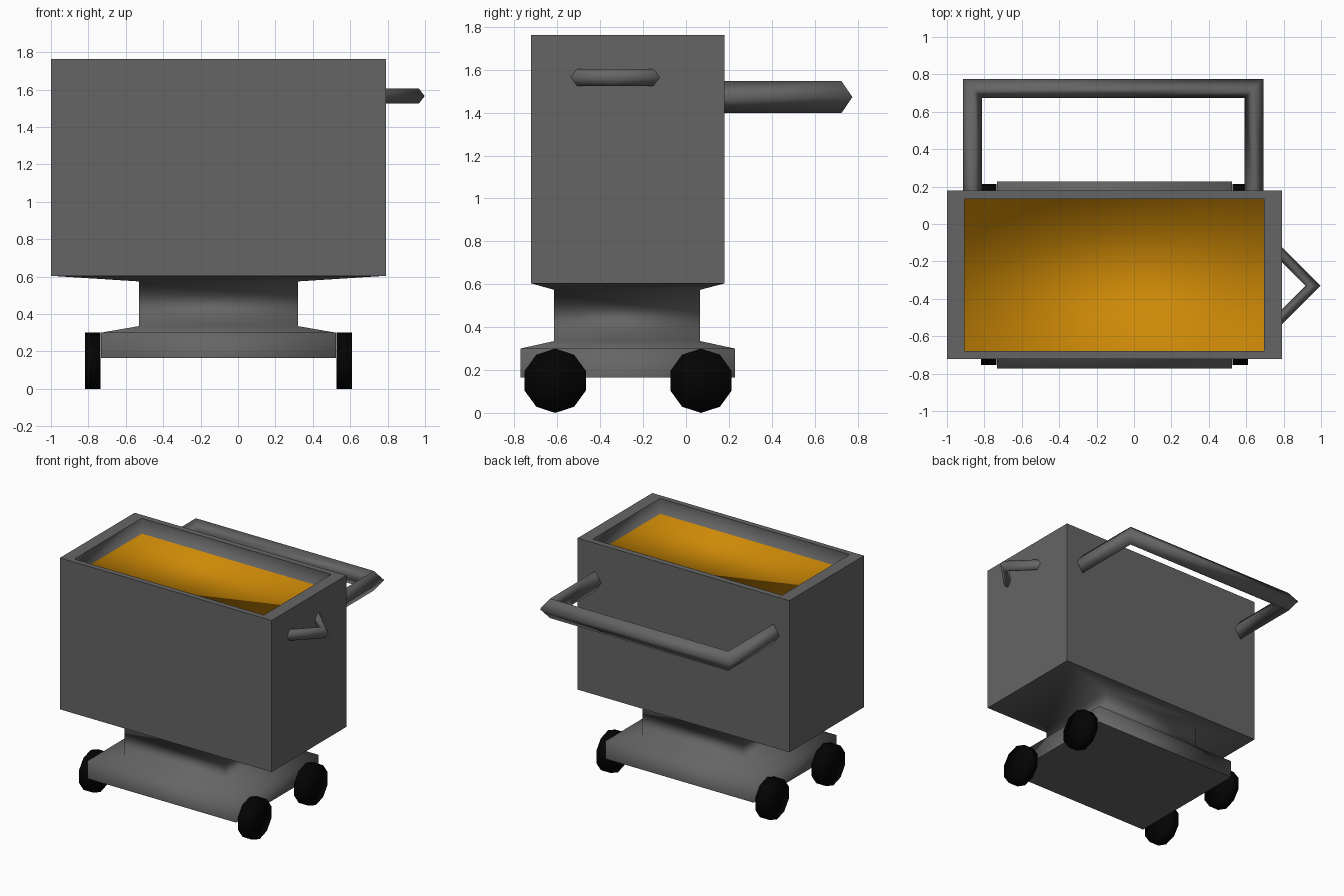
import bpy, bmesh, math
from mathutils import Vector

old = bpy.data.objects.get("Cube")
if old:
    bpy.data.objects.remove(old, do_unlink=True)


def material(name, r, g, b):
    m = bpy.data.materials.new(name)
    m.use_nodes = True
    m.diffuse_color = (r, g, b, 1)
    node = m.node_tree.nodes["Principled BSDF"]
    node.inputs["Base Color"].default_value = (r, g, b, 1)
    node.inputs["Roughness"].default_value = 0.6
    return m


grey = material("dark grey metal", 0.13, 0.13, 0.13)
gold = material("amber filling", 0.61, 0.25, 0.002)
black = material("black rubber", 0.001, 0.001, 0.001)


def loft(name, rings, smooth=False, cap_start=False, cap_end=False):
    """Skin a list of equal-length point rings; caps stay flat."""
    bm = bmesh.new()
    loops = [[bm.verts.new(p) for p in ring] for ring in rings]
    n = len(loops[0])
    for a, b in zip(loops, loops[1:]):
        for i in range(n):
            j = (i + 1) % n
            bm.faces.new((a[i], a[j], b[j], b[i])).smooth = smooth
    if cap_start:
        bm.faces.new(loops[0][::-1])
    if cap_end:
        bm.faces.new(loops[-1])
    return finish(name, bm, grey)


def finish(name, bm, *mats):
    mesh = bpy.data.meshes.new(name)
    bm.to_mesh(mesh)
    bm.free()
    for m in mats:
        mesh.materials.append(m)
    bpy.context.collection.objects.link(bpy.data.objects.new(name, mesh))


def rect(x0, x1, y0, y1, z):
    return [(x0, y0, z), (x1, y0, z), (x1, y1, z), (x0, y1, z)]


def bar(name, path, z, half_width, half_height, section):
    """Mitred bar along a level path, with a cross-section given in unit halves."""
    pts = [Vector(p) for p in path]
    dirs = [(b - a).normalized() for a, b in zip(pts, pts[1:])]
    rings = []
    for i, p in enumerate(pts):
        d0, d1 = dirs[max(i - 1, 0)], dirs[min(i, len(dirs) - 1)]
        n0, n1 = Vector((d0.y, -d0.x)), Vector((d1.y, -d1.x))
        miter = (n0 + n1) / (1 + n0.dot(n1))
        rings.append([(p.x + miter.x * u * half_width, p.y + miter.y * u * half_width,
                       z + v * half_height) for u, v in section])
    loft(name, rings, True, True, True)


# Footprints of the bin, its opening and the chassis
outer = (-1.0, 0.79, -0.722, 0.18)
inner = (-0.907, 0.695, -0.68, 0.134)
plate = (-0.733, 0.523, -0.772, 0.228)
neck = (-0.53, 0.32, -0.615, 0.066)
top, fill = 1.762, 1.645

# Bin walls with a flat rim
loft("bin_body", [rect(*outer, 0.604), rect(*outer, top), rect(*inner, top)])

# Shallow softly shaded tray: grey sides and an amber floor split corner to corner
bm = bmesh.new()
upper = [bm.verts.new(p) for p in rect(*inner, top)]
lower = [bm.verts.new(p) for p in rect(*inner, fill)]
for i in range(4):
    j = (i + 1) % 4
    bm.faces.new((upper[i], upper[j], lower[j], lower[i]))
for corners in ((0, 1, 2), (0, 2, 3)):
    bm.faces.new([lower[c] for c in corners]).material_index = 1
for face in bm.faces:
    face.smooth = True
finish("bin_tray", bm, grey, gold)

# Chassis: plate, neck and flare to the bin floor
loft("chassis", [rect(*plate, 0.165), rect(*plate, 0.30), rect(*neck, 0.335),
                 rect(*neck, 0.574), rect(*outer, 0.604)],
     smooth=True, cap_start=True)

# Push handle at the back and V-shaped grip on the side
diamond = [(1, 0), (0, 1), (-1, 0), (0, -1)]
hexagon = [(1, 0), (0.25, 1), (-0.25, 1), (-1, 0), (-0.25, -1), (0.25, -1)]
bar("push_handle", [(-0.864, 0.16), (-0.864, 0.725), (0.641, 0.725), (0.641, 0.16)],
    1.473, 0.051, 0.075, diamond)
bar("side_grip", [(0.75, -0.123), (0.957, -0.33), (0.75, -0.537)],
    1.565, 0.029, 0.04, hexagon)

# Four ten-sided wheels
for side, x in (("right", -0.777), ("left", 0.568)):
    for end, y in (("front", -0.61), ("back", 0.07)):
        bpy.ops.mesh.primitive_cylinder_add(
            vertices=10, radius=0.15, depth=0.083, location=(x, y, 0.15),
            rotation=(math.pi / 2, 0, math.pi / 2))
        wheel = bpy.context.object
        wheel.name = f"{end}_{side}_wheel"
        wheel.data.materials.append(black)
        bpy.ops.object.shade_smooth()
